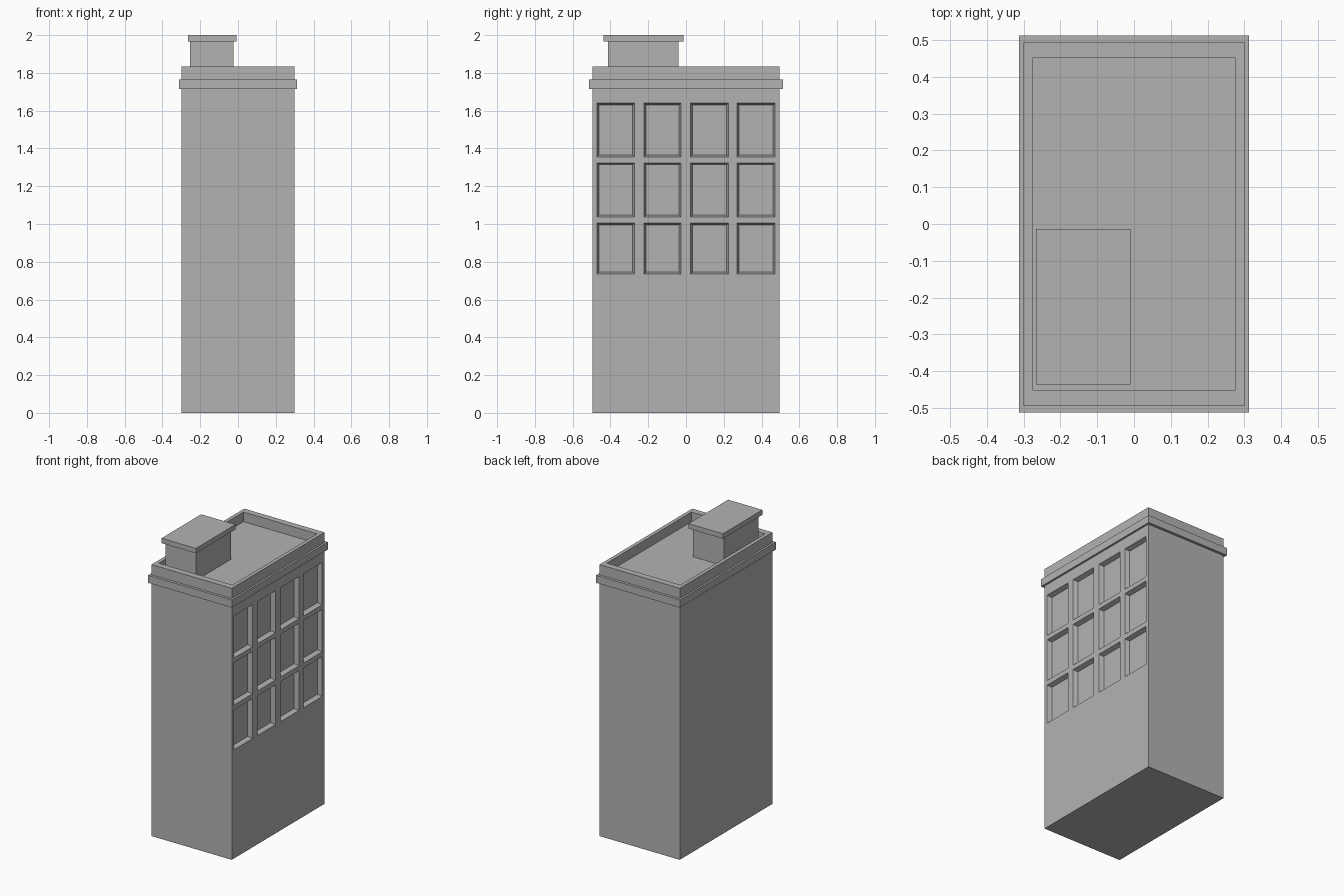
import bpy, bmesh
from mathutils import Vector

if "Cube" in bpy.data.objects:
    bpy.data.objects.remove(bpy.data.objects["Cube"])

# One mid-grey for the whole building
grey = bpy.data.materials.new("mid_grey")
grey.diffuse_color = (0.45, 0.45, 0.45, 1)
grey.use_nodes = True
grey.node_tree.nodes["Principled BSDF"].inputs["Base Color"].default_value = grey.diffuse_color


def box(x0, x1, y0, y1, z0, z1):
    """bmesh holding one box between the given limits"""
    bm = bmesh.new()
    for v in bmesh.ops.create_cube(bm, size=1)["verts"]:
        v.co = Vector((x1 if v.co.x > 0 else x0,
                       y1 if v.co.y > 0 else y0,
                       z1 if v.co.z > 0 else z0))
    bm.normal_update()
    return bm


def finish(bm, name):
    bmesh.ops.recalc_face_normals(bm, faces=bm.faces)
    mesh = bpy.data.meshes.new(name)
    bm.to_mesh(mesh)
    bm.free()
    mesh.materials.append(grey)
    obj = bpy.data.objects.new(name, mesh)
    bpy.context.collection.objects.link(obj)
    return obj


def wall_faces(bm, x):
    return [f for f in bm.faces
            if f.normal.x > 0.9 and abs(f.calc_center_median().x - x) < 1e-4]


# Main block
W, D, H = 0.30, 0.495, 1.835
ROOF = 1.77
bm = box(-W, W, -D, D, 0, H)

# Right wall: slice into a grid, then recess the window cells
COLS = [(-0.471, -0.272), (-0.222, -0.027), (0.024, 0.224), (0.270, 0.471)]
ROWS = [(0.735, 1.004), (1.037, 1.324), (1.355, 1.64)]
cuts = [((0, y, 0), (0, 1, 0)) for c in COLS for y in c]
cuts += [((0, 0, z), (0, 0, 1)) for r in ROWS for z in r]
for co, no in cuts:
    faces = wall_faces(bm, W)
    edges = {e for f in faces for e in f.edges}
    verts = {v for f in faces for v in f.verts}
    bmesh.ops.bisect_plane(bm, geom=list(verts) + list(edges) + faces,
                           plane_co=co, plane_no=no)
    bm.normal_update()


def in_spans(value, spans):
    return any(a < value < b for a, b in spans)


windows = []
for f in wall_faces(bm, W):
    c = f.calc_center_median()
    if in_spans(c.y, COLS) and in_spans(c.z, ROWS):
        windows.append(f)
bmesh.ops.inset_individual(bm, faces=windows, thickness=0.010, depth=-0.03,
                           use_even_offset=True)
bm.normal_update()

# Parapet: inset the top face and sink it to roof level
top = max(bm.faces, key=lambda f: f.calc_center_median().z)
bmesh.ops.inset_region(bm, faces=[top], thickness=0.024)
for v in top.verts:
    v.co.x = 0.275 if v.co.x > 0 else -0.275
    v.co.y = 0.452 if v.co.y > 0 else -0.452
floor = bmesh.ops.extrude_face_region(bm, geom=[top])["geom"]
for v in floor:
    if isinstance(v, bmesh.types.BMVert):
        v.co.z = ROOF
if top.is_valid:
    bmesh.ops.delete(bm, geom=[top], context="FACES_ONLY")
finish(bm, "building_walls")

# Cornice band around the parapet (four-sided ring)
bm = bmesh.new()
loops = []
for x, y, z in [(0.313, 0.513, 1.715), (0.313, 0.513, 1.766),
                (0.295, 0.490, 1.766), (0.295, 0.490, 1.715)]:
    loops.append([bm.verts.new((sx * x, sy * y, z))
                  for sx, sy in ((-1, -1), (1, -1), (1, 1), (-1, 1))])
for i in range(4):
    a, b = loops[i], loops[(i + 1) % 4]
    for j in range(4):
        k = (j + 1) % 4
        bm.faces.new((a[j], a[k], b[k], b[j]))
finish(bm, "cornice_band")

# Rooftop stair housing and its cap
finish(box(-0.255, -0.025, -0.412, -0.04, ROOF - 0.005, 1.972), "roof_housing")
finish(box(-0.266, -0.009, -0.437, -0.014, 1.967, 2.0), "roof_housing_cap")
